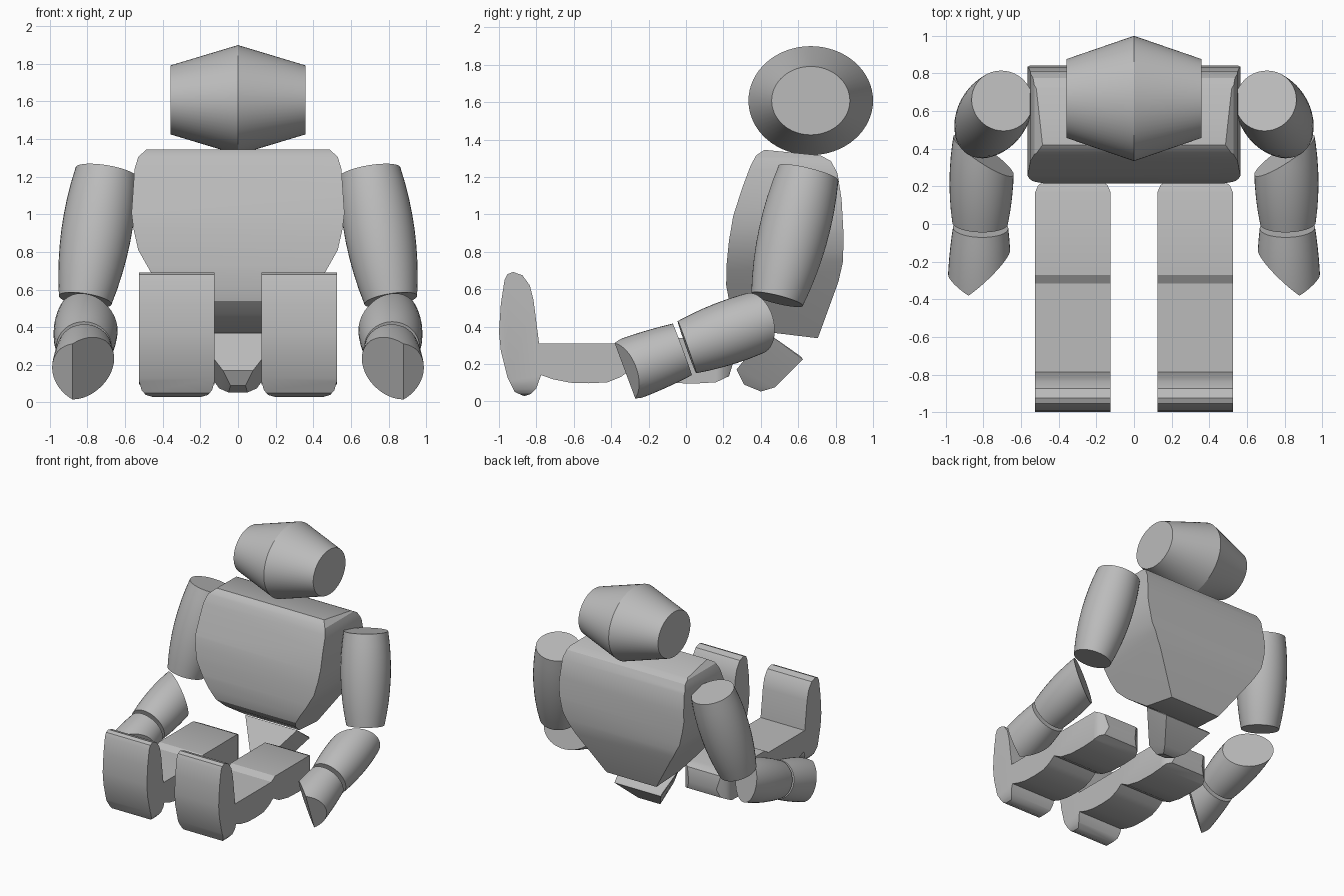
import bpy, bmesh, math
from mathutils import Vector

if "Cube" in bpy.data.objects:
    bpy.data.objects.remove(bpy.data.objects["Cube"], do_unlink=True)

grey = bpy.data.materials.new("plain grey")
grey.use_nodes = True
grey.diffuse_color = (0.5, 0.5, 0.5, 1)
grey.node_tree.nodes["Principled BSDF"].inputs["Base Color"].default_value = (0.5, 0.5, 0.5, 1)


def add_mesh(name, mesh):
    ob = bpy.data.objects.new(name, mesh)
    bpy.context.collection.objects.link(ob)
    bpy.ops.object.select_all(action='DESELECT')
    ob.select_set(True)
    bpy.context.view_layer.objects.active = ob
    bpy.ops.object.shade_smooth_by_angle(angle=math.radians(30))


def finish(name, bm, pair=False):
    """Turn the bmesh into an object, or into a left and right pair."""
    bmesh.ops.recalc_face_normals(bm, faces=bm.faces)
    for side, sign in ((("left_", 1), ("right_", -1)) if pair else (("", 1),)):
        if sign < 0:
            for v in bm.verts:
                v.co.x = -v.co.x
            bmesh.ops.reverse_faces(bm, faces=bm.faces)
        mesh = bpy.data.meshes.new(side + name)
        bm.to_mesh(mesh)
        mesh.materials.append(grey)
        add_mesh(side + name, mesh)
    bm.free()


def cut(bm, point, normal):
    """Slice off everything on the normal's side and cap the hole."""
    res = bmesh.ops.bisect_plane(
        bm, geom=bm.verts[:] + bm.edges[:] + bm.faces[:], dist=1e-5,
        plane_co=Vector(point), plane_no=Vector(normal).normalized(), clear_outer=True)
    edges = [e for e in res["geom_cut"] if isinstance(e, bmesh.types.BMEdge)]
    if len(edges) > 2:
        bmesh.ops.contextual_create(bm, geom=edges)


def trim(bm, points, centre, axis):
    """Cut along an outline in x and one other axis, mirrored about x = centre."""
    for a, b in zip(points, points[1:]):
        for s in (1, -1):
            p, n = Vector((centre + s * (a[0] - centre), 0, 0)), Vector((0, 0, 0))
            p[axis] = a[1]
            dx, dv = b[0] - a[0], b[1] - a[1]
            nx, nv = (dv, -dx) if dv > 0 else (-dv, dx)
            n.x, n[axis] = s * nx, nv
            cut(bm, p, n)


def slab(profile, x0, x1):
    """Extrude a (y, z) side profile from x0 to x1."""
    bm = bmesh.new()
    face = bm.faces.new([bm.verts.new((x0, y, z)) for y, z in profile])
    out = bmesh.ops.extrude_face_region(bm, geom=[face])
    verts = [v for v in out["geom"] if isinstance(v, bmesh.types.BMVert)]
    bmesh.ops.translate(bm, vec=(x1 - x0, 0, 0), verts=verts)
    bmesh.ops.recalc_face_normals(bm, faces=bm.faces)
    return bm


def barrel(start, end, radii, sides=40):
    """Loft round rings with the given radii along a straight axis."""
    bm = bmesh.new()
    start, end = Vector(start), Vector(end)
    turn = (end - start).to_track_quat('Z', 'Y')
    rings = []
    for i, r in enumerate(radii):
        c = start.lerp(end, i / (len(radii) - 1))
        rings.append([bm.verts.new(c + turn @ Vector((r * math.cos(t), r * math.sin(t), 0)))
                      for t in (2 * math.pi * k / sides for k in range(sides))])
    for a, b in zip(rings, rings[1:]):
        for k in range(sides):
            j = (k + 1) % sides
            bm.faces.new((a[k], a[j], b[j], b[k]))
    bm.faces.new(rings[0])
    bm.faces.new(rings[-1])
    bmesh.ops.recalc_face_normals(bm, faces=bm.faces)
    return bm


def bulge(r0, mid, r1, n=9):
    """Radii that run from r0 to r1 and swell to mid halfway."""
    extra = mid - (r0 + r1) / 2
    return [r0 + (r1 - r0) * t + extra * 4 * t * (1 - t) for t in (i / (n - 1) for i in range(n))]


# Head: double cone lying across x, slightly flattened in height
bm = barrel((-0.36, 0, 0), (0.36, 0, 0), [0.209, 0.333, 0.209], 64)
for v in bm.verts:
    v.co = (v.co.x, v.co.y + 0.667, v.co.z * 0.875 + 1.608)
finish("head", bm)

# Torso: side profile trimmed to a shield shape
bm = slab([(0.44, 0.37), (0.29, 0.475), (0.23, 0.54), (0.215, 0.62), (0.216, 0.72), (0.23, 0.86),
           (0.252, 0.99), (0.30, 1.14), (0.345, 1.26), (0.375, 1.315), (0.42, 1.345),
           (0.72, 1.315), (0.775, 1.285), (0.81, 1.22), (0.832, 1.08), (0.842, 0.9),
           (0.84, 0.75), (0.815, 0.64), (0.705, 0.338)], -0.566, 0.566)
trim(bm, [(0.24, 0.36), (0.465, 0.695), (0.53, 0.81), (0.555, 0.92), (0.565, 1.0)], 0, 2)
trim(bm, [(0.565, 1.02), (0.55, 1.24), (0.53, 1.305), (0.485, 1.346)], 0, 2)
finish("torso", bm)

# Pelvis: wedge tapering to a rounded bottom
bm = bmesh.new()
for y, z, w in [(0.43, 0.37, 0.235), (0.27, 0.17, 0.08), (0.31, 0.09, 0.04), (0.40, 0.053, 0.05),
                (0.475, 0.075, 0.10), (0.625, 0.225, 0.21), (0.615, 0.24, 0.21)]:
    for s in (1, -1):
        bm.verts.new((s * w, y, z))
bmesh.ops.convex_hull(bm, input=bm.verts)
finish("pelvis", bm)

# Feet: upright slabs with rounded lower corners
bm = slab([(-1.0, 0.37), (-0.99, 0.52), (-0.97, 0.65), (-0.955, 0.68), (-0.925, 0.692),
           (-0.875, 0.675), (-0.835, 0.62), (-0.815, 0.54), (-0.785, 0.305), (-0.775, 0.14),
           (-0.80, 0.07), (-0.83, 0.04), (-0.865, 0.028), (-0.915, 0.05), (-0.955, 0.13),
           (-0.99, 0.27)], 0.125, 0.525)
cx = 0.325
for s in (1, -1):
    for a, b in (((0.2, 0.11), (0.187, 0.065)), ((0.187, 0.065), (0.165, 0.04)),
                 ((0.165, 0.04), (0.12, 0.027))):
        cut(bm, (cx + s * a[0], 0, a[1]), (s * (a[1] - b[1]), 0, b[0] - a[0]))
finish("foot", bm, True)

# Shins
finish("shin", slab([(-0.80, 0.31), (-0.29, 0.31), (-0.285, 0.175), (-0.35, 0.13), (-0.42, 0.102),
                     (-0.52, 0.097), (-0.62, 0.1), (-0.71, 0.118), (-0.80, 0.15)],
                    0.125, 0.525), True)

# Thighs: taller blocks with rounded back corners
bm = slab([(-0.325, 0.305), (-0.27, 0.34), (0.17, 0.34), (0.23, 0.31), (0.25, 0.2), (0.23, 0.135),
           (0.16, 0.102), (0.04, 0.095), (-0.1, 0.1), (-0.22, 0.125), (-0.30, 0.17)], 0.125, 0.525)
trim(bm, [(0.525, 0.17), (0.51, 0.205), (0.45, 0.25)], cx, 1)
finish("thigh", bm, True)

# Upper arms
finish("upper_arm", barrel((0.70, 0.655, 1.222), (0.812, 0.487, 0.545),
                           bulge(0.165, 0.186, 0.142)), True)

# Forearms with a slanted elbow end
bm = barrel((0.80, 0.56, 0.487), (0.818, 0.005, 0.29), bulge(0.14, 0.17, 0.148))
cut(bm, (0.80, 0.36, 0.43), (-0.69, 1, 0.3))
finish("forearm", bm, True)

# Hands: flared cuffs cut to a sideways point
bm = barrel((0.815, -0.02, 0.278), (0.825, -0.45, 0.118), bulge(0.147, 0.166, 0.165))
cut(bm, (0.88, -0.325, 0.16), (-0.69, -0.72, -0.27))
cut(bm, (0.88, -0.325, 0.16), (0.5, -0.81, -0.3))
finish("hand", bm, True)
